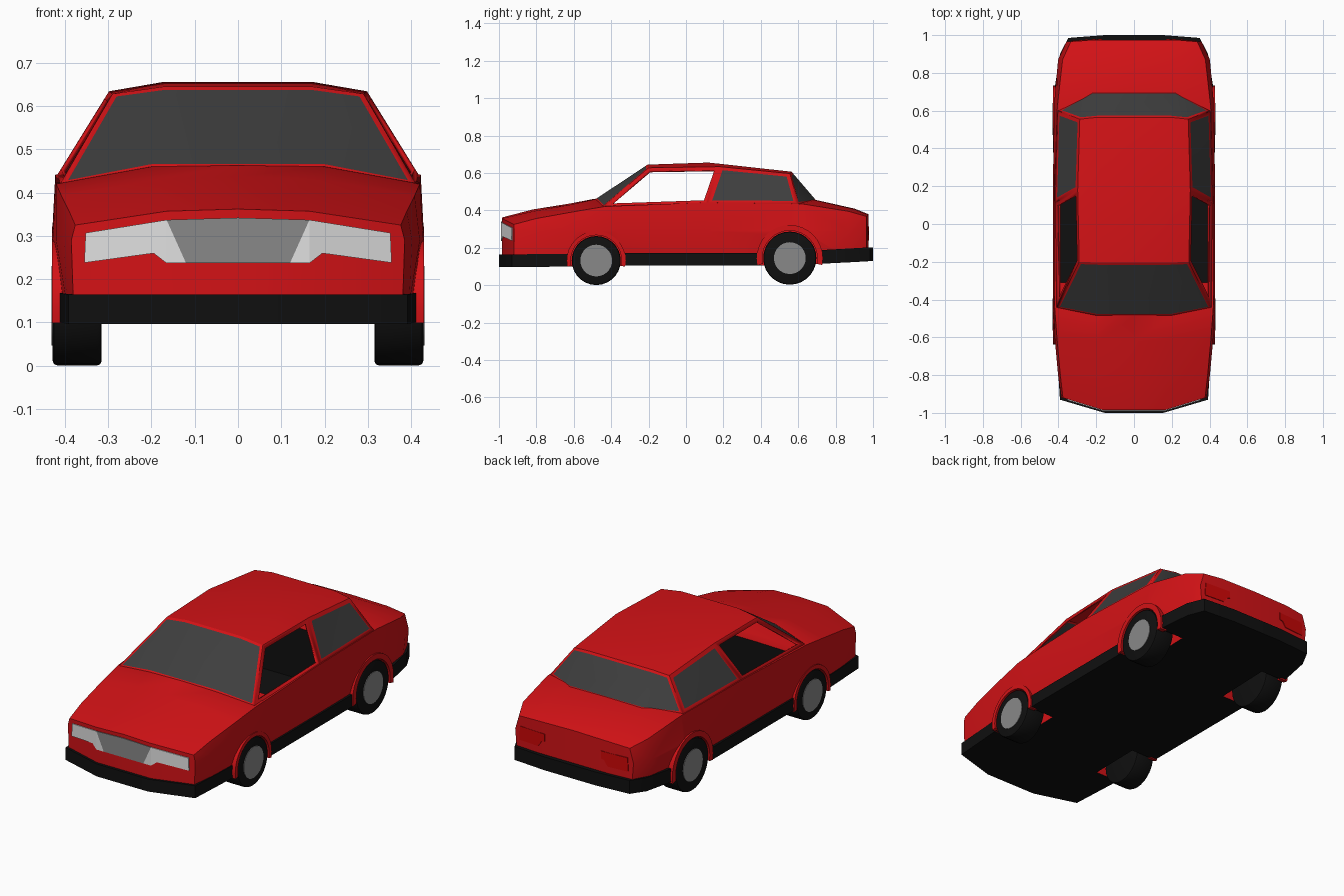
import bpy, bmesh, math
from mathutils import Matrix

if "Cube" in bpy.data.objects:
    bpy.data.objects.remove(bpy.data.objects["Cube"])


def material(name, r, g, b):
    m = bpy.data.materials.new(name)
    m.diffuse_color = (r, g, b, 1)
    m.use_nodes = True
    m.node_tree.nodes["Principled BSDF"].inputs["Base Color"].default_value = m.diffuse_color
    return m


RED = material("red paint", 0.65, 0.006, 0.008)
BLACK = material("black trim", 0.005, 0.005, 0.005)
GLASS = material("dark glass", 0.048, 0.048, 0.048)
GREY = material("mid grey", 0.25, 0.25, 0.25)
LAMP = material("pale lamp", 0.75, 0.75, 0.75)
TAIL = material("tail lamp red", 0.6, 0.002, 0.002)


def finish(bm, name, mats, smooth=True):
    bmesh.ops.recalc_face_normals(bm, faces=bm.faces[:])
    me = bpy.data.meshes.new(name)
    bm.to_mesh(me)
    bm.free()
    ob = bpy.data.objects.new(name, me)
    bpy.context.collection.objects.link(ob)
    for m in mats:
        me.materials.append(m)
    if smooth:
        smooth_edges(ob)
    return ob


def smooth_edges(ob):
    bpy.ops.object.select_all(action='DESELECT')
    bpy.context.view_layer.objects.active = ob
    ob.select_set(True)
    bpy.ops.object.shade_smooth_by_angle(angle=math.radians(28))


def loft(name, halves, mats):
    """Skin half rings (top centre round to bottom centre), mirrored in x."""
    bm = bmesh.new()
    n = len(halves[0])
    rings = []
    for h in halves:
        full = h + [(-x, y, z) for x, y, z in h[-2:0:-1]]
        rings.append([bm.verts.new(p) for p in full])
    k = len(rings[0])
    for a, b in zip(rings, rings[1:]):
        for i in range(k):
            j = (i + 1) % k
            bm.faces.new((a[i], a[j], b[j], b[i]))
    for r in (rings[0], rings[-1]):
        bm.faces.new([r[i] for i in (0, 1, n - 2, n - 1, n, k - 1)])
        bm.faces.new(r[1:n - 1])
        bm.faces.new(r[n:k])
    return finish(bm, name, mats, False)


def cylinder(name, r, x0, x1, y, z, mat, bevel=0, seg=28):
    bm = bmesh.new()
    mtx = Matrix.Translation(((x0 + x1) / 2, y, z)) @ Matrix.Rotation(math.pi / 2, 4, 'Y')
    bmesh.ops.create_cone(bm, cap_ends=True, segments=seg, radius1=r, radius2=r,
                          depth=abs(x1 - x0), matrix=mtx)
    if bevel:
        rim = [e for e in bm.edges if any(len(f.verts) > 4 for f in e.link_faces)]
        bmesh.ops.bevel(bm, geom=rim, offset=bevel, segments=2, affect='EDGES', profile=0.5)
    return finish(bm, name, [mat])


def cut(ob, cutter):
    m = ob.modifiers.new("cut", 'BOOLEAN')
    m.operation, m.solver, m.object = 'DIFFERENCE', 'EXACT', cutter
    m.material_mode = 'TRANSFER'
    bpy.context.view_layer.objects.active = ob
    bpy.ops.object.modifier_apply(modifier=m.name)


# Lower body: centre y, side y, sill x, mid x, belt x/z, crease x/z, centre z
stations = [
    (-.985, -.92, .38, .385, .376, .325, .165, .357, .362),
    (-.82, -.80, .395, .402, .390, .357, .175, .395, .405),
    (-.62, -.60, .405, .420, .408, .393, .190, .430, .437),
    (-.485, -.44, .41, .428, .420, .420, .200, .460, .463),
    (-.38, -.37, .41, .430, .422, .424, .200, .428, .428),
    (.10, .10, .41, .430, .422, .442, .250, .445, .445),
    (.69, .62, .405, .424, .406, .435, .260, .455, .457),
    (.90, .87, .385, .402, .378, .395, .250, .407, .410),
    (.975, .965, .345, .358, .335, .368, .220, .376, .380),
]
body = loft("body", [[(0, yc, z0), (xc, yc, zc), (xb, ys, zb), (xm, ys, .29),
                      (xs, ys, .14), (xc, yc, .14), (0, yc, .14)]
                     for yc, ys, xs, xm, xb, zb, xc, zc, z0 in stations], [RED, BLACK])

# Black skirt and floor: centre y, side y, half width, bottom z, top z
skirt_rows = [
    (-1, -.93, .392, .097, .165), (-.62, -.62, .412, .10, .168),
    (-.3, -.3, .424, .105, .172), (.38, .38, .424, .105, .172),
    (.72, .72, .42, .115, .188), (.90, .90, .392, .124, .198), (1, .985, .348, .13, .203),
]
skirt = loft("skirt_and_floor", [[(0, yc, zt), (.155, yc, zt), (w, ys, zt), (w, ys, zb),
                                  (.155, yc, zb), (0, yc, zb)]
                                 for yc, ys, w, zb, zt in skirt_rows], [BLACK, RED])

# Hollow cabin
bm = bmesh.new()
bmesh.ops.create_cube(bm, size=1, matrix=Matrix.Translation((0, .035, .35))
                      @ Matrix.Diagonal((.78, .69, .5, 1)))
cavity = finish(bm, "cabin_cutter", [BLACK], False)
cut(body, cavity)
bpy.data.objects.remove(cavity)

# Wheels, wells and arch lips: name, y, z, tyre radius, lip radius
for pos, y, z, r, lip in (("front", -.48, .132, .131, .158), ("rear", .555, .145, .142, .177)):
    for s, side in ((1, "right"), (-1, "left")):
        tag = pos + "_" + side
        well = cylinder("well_cutter", (r + lip) / 2 + .003, s * .27, s * .5, y, z, RED)
        cut(body, well)
        cut(skirt, well)
        bpy.data.objects.remove(well)
        cylinder(tag + "_tyre", r, s * .315, s * .428, y, z, BLACK, .01)
        cylinder(tag + "_hub", .085, s * .42, s * .431, y, z, GREY)
        bm = bmesh.new()
        prev = None
        for i in range(19):
            a = math.radians(-12 + 204 * i / 18)
            row = [bm.verts.new((s * x, y + q * math.cos(a), z + q * math.sin(a)))
                   for q, x in ((r + .005, .39), (lip, .39), (lip, .43), (r + .005, .43))]
            if prev:
                for j in range(4):
                    t = (j + 1) % 4
                    bm.faces.new((prev[j], prev[t], row[t], row[j]))
            else:
                bm.faces.new(row)
            prev = row
        bm.faces.new(prev)
        finish(bm, tag + "_arch", [RED])
smooth_edges(body)
smooth_edges(skirt)

# Cabin top: named corners, mirrored, then framed windows by inset
P = {
    "a": (.412, -.447, .418), "ac": (.2, -.487, .458), "at": (.29, -.2, .628), "atc": (.17, -.205, .645),
    "b": (.42, .112, .437), "bt": (.298, .18, .634), "btc": (.17, .12, .656),
    "c": (.405, .60, .433), "cc": (.22, .70, .447), "ct": (.287, .555, .597), "ctc": (.19, .565, .607),
}
bm = bmesh.new()
V = {(k, s): bm.verts.new((s * x, y, z)) for k, (x, y, z) in P.items() for s in (1, -1)}


def panel(*keys):
    """The same panel on both sides."""
    return [bm.faces.new([V[k, s] for k in keys]) for s in (1, -1)]


def bridge(k, m):
    """A panel across the centre line."""
    return bm.faces.new((V[k, 1], V[k, -1], V[m, -1], V[m, 1]))


door = panel("a", "b", "bt", "at")
quarter = panel("b", "c", "ct", "bt")
screen = panel("a", "ac", "atc", "at") + [bridge("ac", "atc")]
rear = panel("c", "cc", "ctc", "ct") + [bridge("cc", "ctc")]
panel("at", "atc", "btc", "bt")
panel("bt", "btc", "ctc", "ct")
bridge("atc", "btc")
bridge("btc", "ctc")
bmesh.ops.recalc_face_normals(bm, faces=bm.faces[:])
bmesh.ops.inset_individual(bm, faces=door + quarter, thickness=.021, use_even_offset=True)
for glass in (screen, rear):
    bmesh.ops.inset_region(bm, faces=glass, thickness=.014, use_boundary=True, use_even_offset=True)
for f in quarter + screen + rear:
    f.material_index = 1
bmesh.ops.delete(bm, geom=door, context='FACES')
cabin = finish(bm, "cabin_roof_and_windows", [RED, GLASS])
shell = cabin.modifiers.new("thickness", 'SOLIDIFY')
shell.thickness, shell.offset = .012, -1


# Lamps and grille: thin plates following the nose
def plate(name, polys, mat, surface, out):
    bm = bmesh.new()
    for poly in polys:
        front = [bm.verts.new((x, surface(x) + out * .004, z)) for x, z in poly]
        back = [bm.verts.new((x, surface(x) - out * .004, z)) for x, z in poly]
        bm.faces.new(front)
        bm.faces.new(back[::-1])
        for i in range(len(poly)):
            j = (i + 1) % len(poly)
            bm.faces.new((front[i], back[i], back[j], front[j]))
    finish(bm, name, [mat], False)


def nose(x):
    return -.985 + max(0, abs(x) - .165) / .215 * .065


plate("grille", [[(-.165, .337), (0, .342), (.165, .337), (.12, .237), (-.12, .237)]], GREY, nose, -1)
inner = [(.165, .337), (.165, .237), (.12, .237)]
outer = [(.165, .337), (.352, .307), (.355, .238), (.195, .26), (.165, .237)]
tail = [(.17, .315), (.325, .315), (.33, .24), (.21, .24), (.19, .27), (.17, .275)]
for s, side in ((1, "right"), (-1, "left")):
    plate("headlight_" + side, [[(s * x, z) for x, z in p] for p in (inner, outer)], LAMP, nose, -1)
    plate("tail_lamp_" + side, [[(s * x, z) for x, z in tail]], TAIL,
          lambda x: .975 - max(0, abs(x) - .22) * .08, 1)
